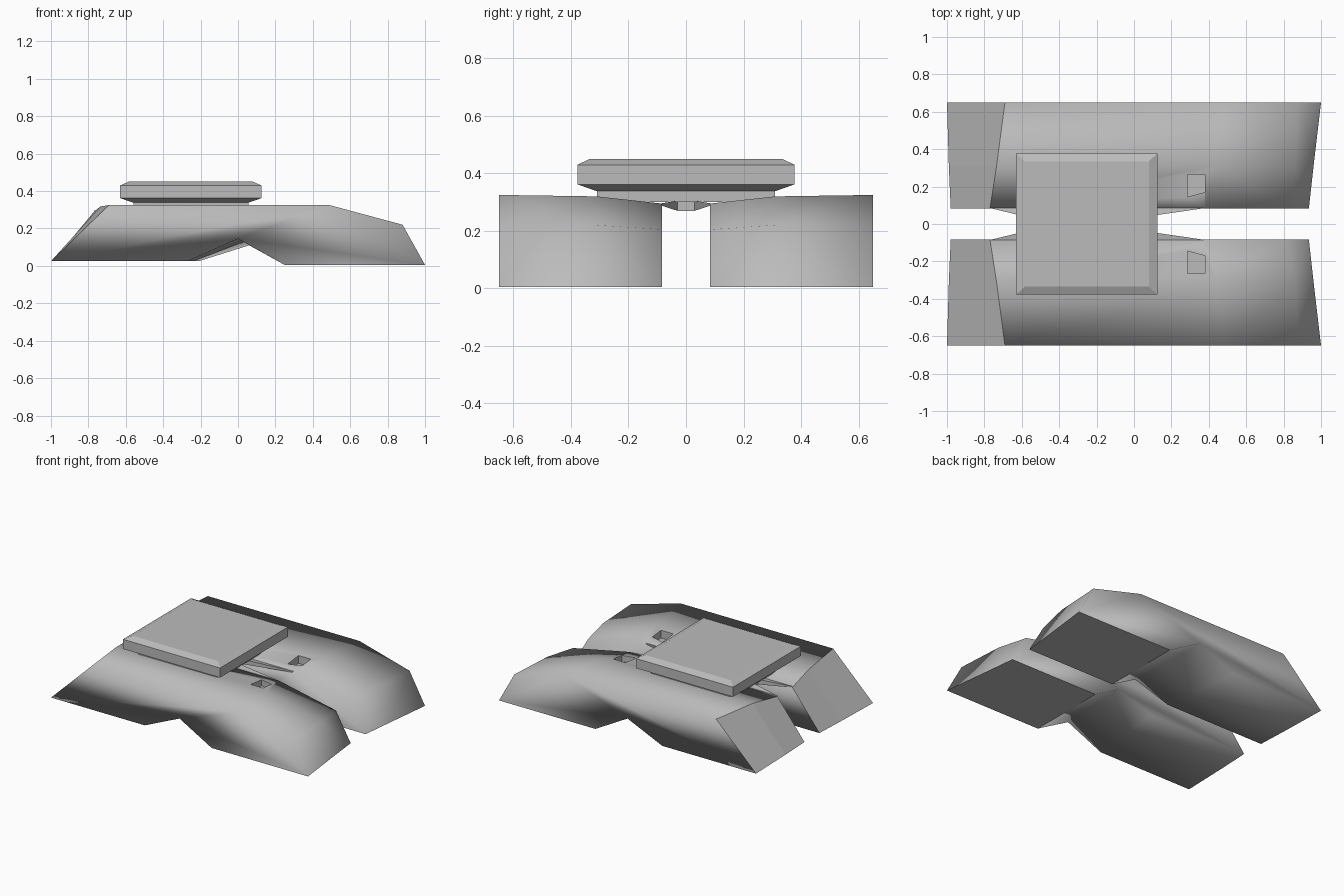
import bpy, bmesh

if "Cube" in bpy.data.objects:
    bpy.data.objects.remove(bpy.data.objects["Cube"], do_unlink=True)

grey = bpy.data.materials.new("plain_grey")
grey.use_nodes = True
GREY = (0.5, 0.5, 0.5, 1)
grey.diffuse_color = GREY
grey.node_tree.nodes["Principled BSDF"].inputs["Base Color"].default_value = GREY


def loft(name, rings):
    """Skin a row of equal rings of points and close both ends."""
    bm = bmesh.new()
    loops = [[bm.verts.new(p) for p in ring] for ring in rings]
    n = len(loops[0])
    for a, b in zip(loops, loops[1:]):
        for i in range(n):
            j = (i + 1) % n
            bm.faces.new((a[i], a[j], b[j], b[i]))
    bm.faces.new(loops[0])
    bm.faces.new(loops[-1])
    bmesh.ops.recalc_face_normals(bm, faces=bm.faces)
    mesh = bpy.data.meshes.new(name)
    bm.to_mesh(mesh)
    bm.free()
    mesh.materials.append(grey)
    obj = bpy.data.objects.new(name, mesh)
    bpy.context.collection.objects.link(obj)
    return obj


def rect(x0, x1, y, z):
    return [(x0, -y, z), (x1, -y, z), (x1, y, z), (x0, y, z)]


# Side profiles (x, z) of a pod: rear foot, top, nose, front foot, notch
outer = [(-1, .025), (-.69, .325), (.49, .325), (.88, .22),
         (1, .005), (.25, .005), (0, .145), (-.27, .025)]
middle = [(-.99, .025), (-.735, .318), (.44, .32), (.86, .22),
          (.96, .005), (.25, .005), (.03, .128), (-.24, .025)]
inner = [(-.98, .025), (-.77, .29), (.38, .295), (.82, .205),
         (.935, .005), (.25, .005), (.06, .11), (-.21, .025)]


def make_pod(name, side):
    pod = loft(name, [[(x, side * y, z) for x, z in prof]
                      for y, prof in ((.65, outer), (.31, middle), (.083, inner))])
    # Square socket sunk in the top
    plan = [(.285, .265), (.38, .265), (.38, .17), (.285, .145)]
    cutter = loft("socket_cutter", [[(x, side * y, z) for x, y in plan]
                                    for z in (.26, .4)])
    cutter.hide_render = True
    mod = pod.modifiers.new("socket", "BOOLEAN")
    mod.operation = "DIFFERENCE"
    mod.solver = "EXACT"
    mod.object = cutter
    bpy.context.view_layer.objects.active = pod
    bpy.ops.object.modifier_apply(modifier=mod.name)
    bpy.data.objects.remove(cutter, do_unlink=True)

    # Rounded shading, kept crisp at the rear slope, front sole and socket
    bm = bmesh.new()
    bm.from_mesh(pod.data)

    def group(f):
        c = f.calc_center_median()
        if f.normal.x < -.4 and c.x < -.6:
            return "rear"
        if f.normal.z < -.9 and c.x > .2 and c.z < .1:
            return "sole"
        if all(.28 < v.co.x < .385 and .14 < abs(v.co.y) < .27 for v in f.verts):
            return "socket"
        return "shell"

    for f in bm.faces:
        f.smooth = group(f) == "shell"
    for e in bm.edges:
        if len(e.link_faces) == 2:
            a, b = e.link_faces
            e.smooth = group(a) == group(b)
    bm.to_mesh(pod.data)
    bm.free()


make_pod("left_pod", 1)
make_pod("right_pod", -1)

# Thin web joining the pods under the plate
web = []
for y, x0, x1, low, high in ((-.085, -.77, .38, .288, .296), (-.03, -.54, 0, .27, .305),
                             (.03, -.54, 0, .27, .305), (.085, -.77, .38, .288, .296)):
    web.append([(x0, y, low), (x1, y, low), (x1, y, high), (x0, y, high)])
loft("bridge_web", web)

# Bevelled square plate on a smaller base
loft("deck_plate", [rect(-.56, .055, .31, .3), rect(-.56, .055, .31, .338),
                    rect(-.63, .125, .378, .362), rect(-.63, .125, .378, .43),
                    rect(-.585, .08, .335, .45)])
